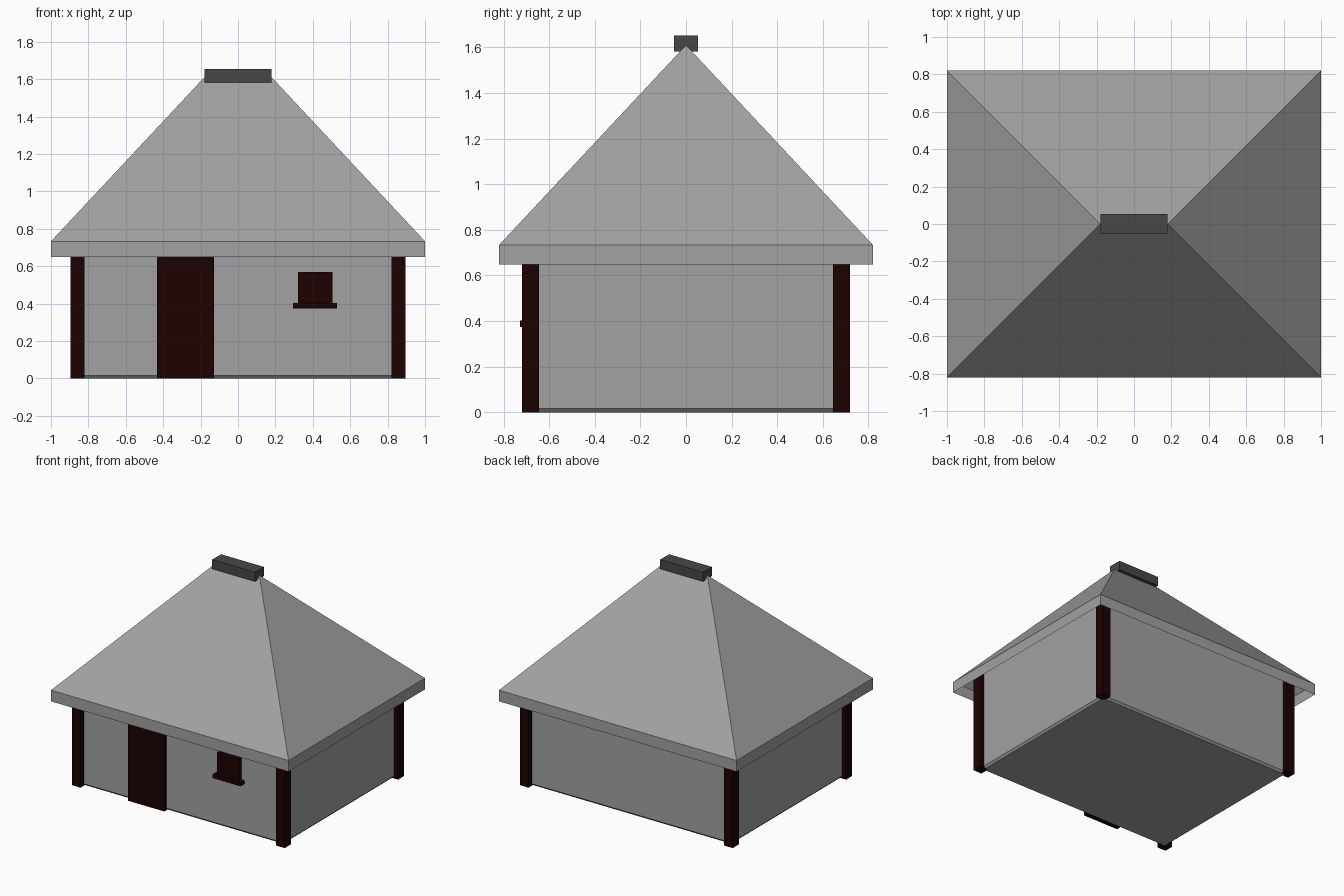
import bpy
import bmesh

if "Cube" in bpy.data.objects:
    bpy.data.objects.remove(bpy.data.objects["Cube"])


def material(name, rgb):
    m = bpy.data.materials.new(name)
    m.diffuse_color = (*rgb, 1)
    m.use_nodes = True
    m.node_tree.nodes["Principled BSDF"].inputs["Base Color"].default_value = m.diffuse_color
    return m


plaster = material("light grey", (0.36, 0.36, 0.36))
slate = material("dark grey", (0.064, 0.064, 0.064))
wood = material("dark brown wood", (0.0115, 0.0005, 0.0003))


def mesh_object(name, verts, faces, mat):
    me = bpy.data.meshes.new(name)
    bm = bmesh.new()
    vs = [bm.verts.new(v) for v in verts]
    for f in faces:
        bm.faces.new([vs[i] for i in f])
    bm.to_mesh(me)
    bm.free()
    me.materials.append(mat)
    ob = bpy.data.objects.new(name, me)
    bpy.context.collection.objects.link(ob)
    return ob


def rings(layers):
    """Side faces between stacked four-cornered layers."""
    return [(k + i, k + (i + 1) % 4, k + (i + 1) % 4 + 4, k + i + 4)
            for k in range(0, 4 * (layers - 1), 4) for i in range(4)]


def rect(x, y, z):
    return [(x[0], y[0], z), (x[1], y[0], z), (x[1], y[1], z), (x[0], y[1], z)]


def box(name, x, y, z, mat):
    """Box from (min, max) ranges on each axis."""
    verts = rect(x, y, z[0]) + rect(x, y, z[1])
    return mesh_object(name, verts, [(3, 2, 1, 0), (4, 5, 6, 7)] + rings(2), mat)


# Walls with a small chamfer at the foot; they run up inside the roof
verts = []
for hx, hy, z in ((0.845, 0.665, 0), (0.86, 0.68, 0.016), (0.86, 0.68, 0.86)):
    verts += rect((-hx, hx), (-hy, hy), z)
mesh_object("walls", verts, [(3, 2, 1, 0), (8, 9, 10, 11)] + rings(3), plaster)

# Corner posts
for sx in (-1, 1):
    for sy in (-1, 1):
        box("corner_post", sorted((sx * 0.822, sx * 0.896)),
            sorted((sy * 0.645, sy * 0.718)), (0, 0.78), wood)

# Door, window and sill
box("door", (-0.433, -0.127), (-0.705, -0.67), (0, 0.70), wood)
box("window", (0.32, 0.505), (-0.71, -0.67), (0.39, 0.57), wood)
box("window_sill", (0.295, 0.53), (-0.727, -0.67), (0.375, 0.403), wood)

# Hipped roof shell with upright eaves, open underneath
verts = []
for z in (0.648, 0.733):
    verts += rect((-1, 1), (-0.82, 0.82), z)
verts += [(-0.18, 0, 1.61), (0.18, 0, 1.61)]
faces = rings(2) + [(4, 5, 9, 8), (5, 6, 9), (6, 7, 8, 9), (7, 4, 8)]
mesh_object("roof", verts, faces, plaster)

# Ridge cap
box("ridge_cap", (-0.18, 0.18), (-0.053, 0.053), (1.582, 1.653), slate)
